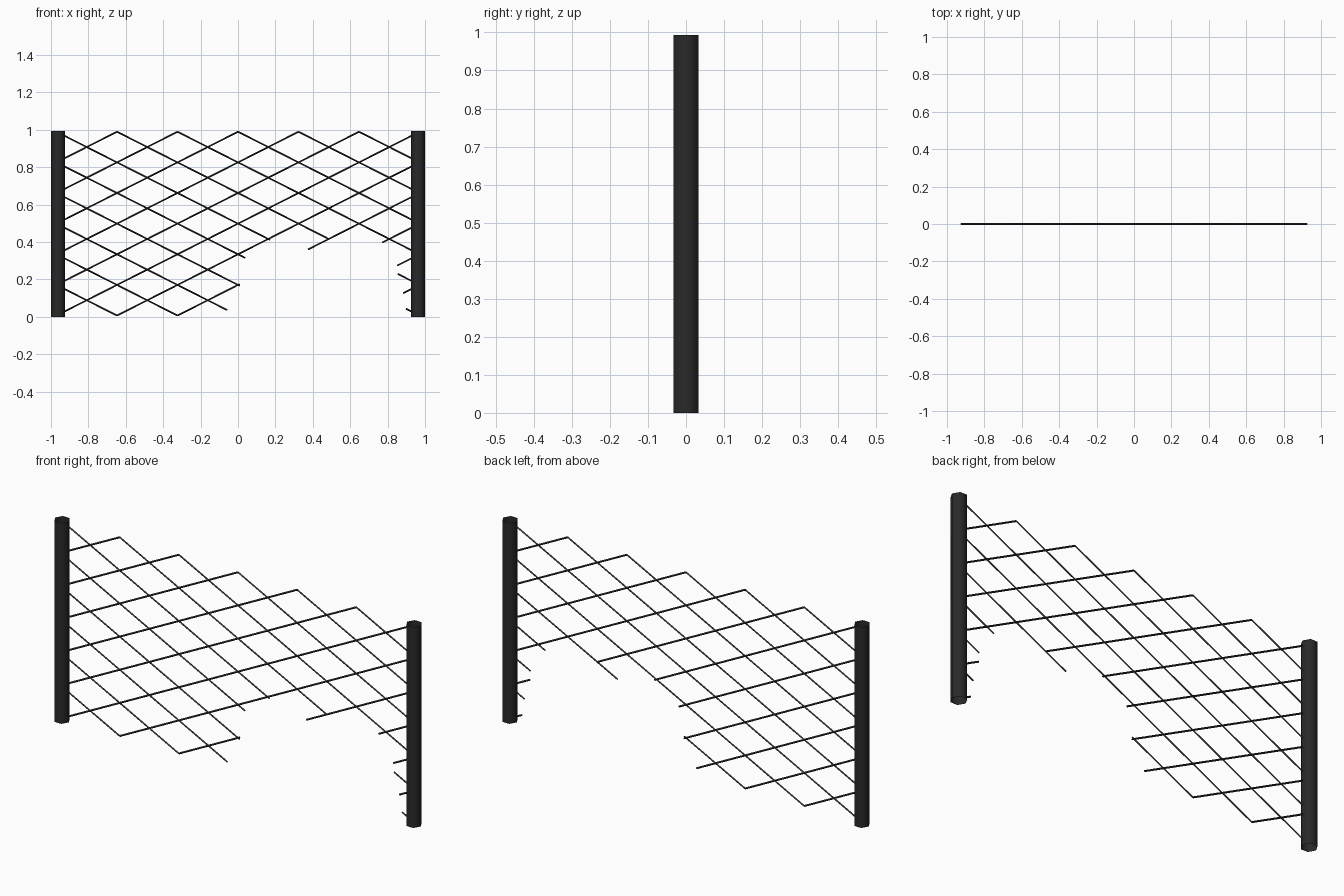
import bpy, bmesh, math
from mathutils import Vector, Matrix

if "Cube" in bpy.data.objects:
    bpy.data.objects.remove(bpy.data.objects["Cube"])

# Lattice: half-diamond width and height, limits, wire radius
P, H, Z0 = 0.3235, 0.1638, 0.007
EDGE = 0.926 / P
ROWS = 6
R = 0.0045


def material(name, colour):
    m = bpy.data.materials.new(name)
    m.diffuse_color = colour
    m.use_nodes = True
    m.node_tree.nodes["Principled BSDF"].inputs["Base Color"].default_value = m.diffuse_color
    return m


dark_metal = material("dark_post_metal", (0.022, 0.022, 0.022, 1))
wire_metal = material("dark_wire_metal", (0.035, 0.035, 0.035, 1))

# Open hexagonal posts
for name, sx in (("left_post", -1), ("right_post", 1)):
    bpy.ops.mesh.primitive_cylinder_add(
        vertices=6, radius=0.0375, depth=0.993, end_fill_type='NOTHING',
        location=(sx * 0.9625, 0, 0.4965), rotation=(0, 0, math.pi / 6))
    post = bpy.context.object
    post.name = name
    post.data.materials.append(dark_metal)
    bpy.ops.object.shade_smooth()

# Torn places: wire index -> surviving spans in lattice units along x
RISING_TORN = {-2: [(2.73, EDGE)], -1: [(2.63, EDGE)], 0: [(2.38, EDGE)],
               1: [(-1, 0.03), (1.157, EDGE)]}
FALLING_TORN = {0: [(-EDGE, -0.18)], 1: [(-EDGE, 0.03)], 2: [(-EDGE, 0.12)],
                3: [(-EDGE, 0.53), (2.776, EDGE)],
                4: [(-2, 1.5), (2.64, EDGE)]}


def add_wire(bm, a, b):
    d = b - a
    rot = d.to_track_quat('Z', 'Y').to_matrix().to_4x4()
    bmesh.ops.create_cone(bm, cap_ends=False, segments=4, radius1=R,
                          radius2=R, depth=d.length,
                          matrix=Matrix.Translation((a + b) / 2) @ rot)


def wire_set(name, slope, torn):
    bm = bmesh.new()
    for k in range(-2, 9):
        # v = k + slope * u, clipped to the panel
        u0, u1 = (-k, ROWS - k) if slope > 0 else (k - ROWS, k)
        full = [(max(u0, -EDGE), min(u1, EDGE))]
        for s, e in torn.get(k, full):
            a, b = (Vector((u * P, 0, Z0 + H * (k + slope * u)))
                    for u in (s, e))
            add_wire(bm, a, b)
    mesh = bpy.data.meshes.new(name)
    bm.to_mesh(mesh)
    bm.free()
    mesh.materials.append(wire_metal)
    bpy.context.collection.objects.link(bpy.data.objects.new(name, mesh))


# Crossing wires of the torn fence panel
wire_set("rising_wires", 1, RISING_TORN)
wire_set("falling_wires", -1, FALLING_TORN)
